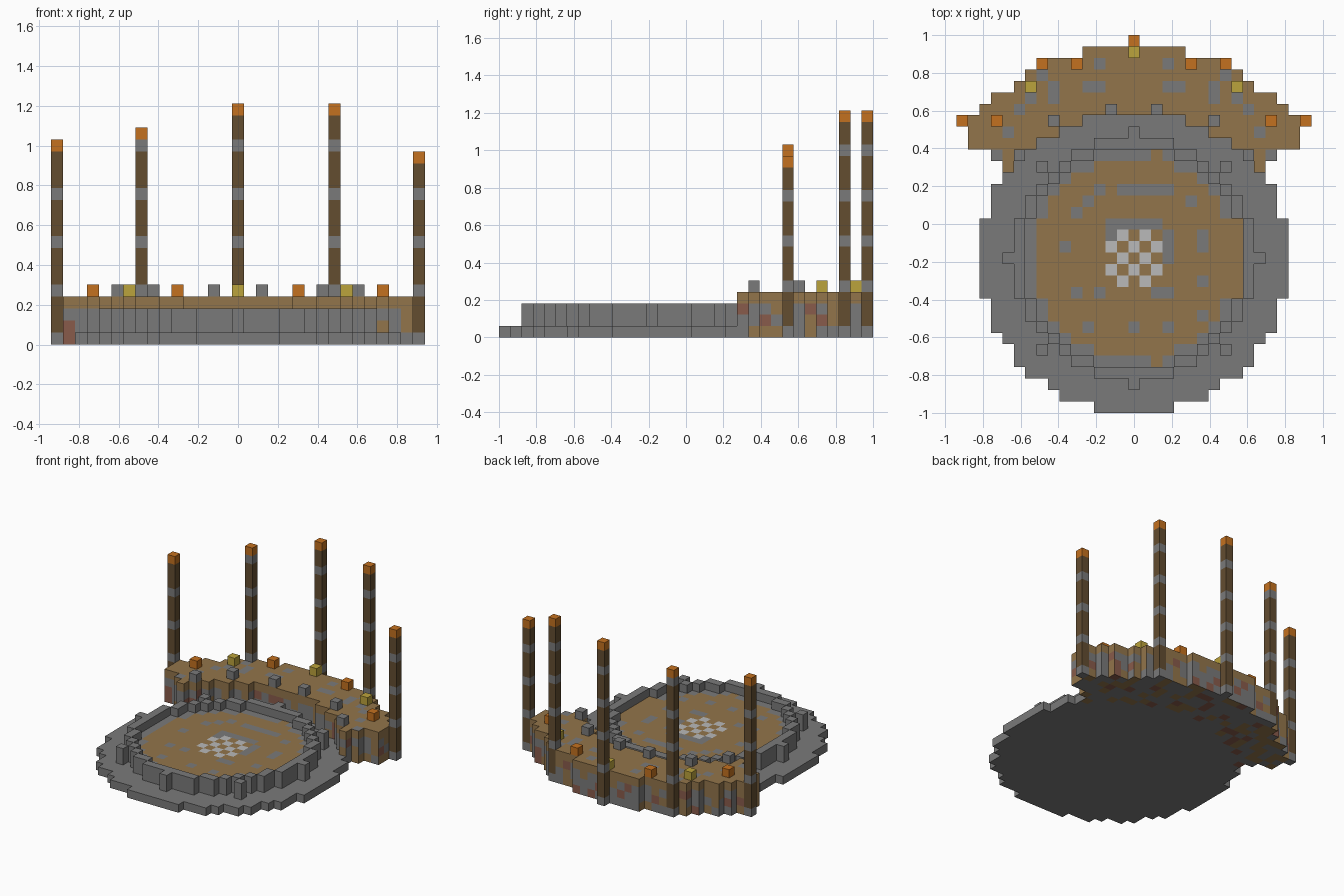
import bpy
import random
from mathutils import Vector

random.seed(4)
V = 2 / 33          # edge length of one block
CY = -3             # row of the arena centre

cube = bpy.data.objects.get("Cube")
if cube:
    bpy.data.objects.remove(cube)

# Colours (linear)
COLOURS = {
    "stone_grey": (0.195, 0.195, 0.195),
    "earth_brown": (0.29, 0.178, 0.07),
    "dark_wood": (0.125, 0.074, 0.03),
    "torch_orange": (0.55, 0.165, 0.014),
    "lamp_yellow": (0.50, 0.366, 0.045),
    "clay_red": (0.25, 0.105, 0.07),
    "pale_white": (0.49, 0.49, 0.49),
}
MATS = {}
for label, rgb in COLOURS.items():
    m = bpy.data.materials.new(label)
    m.use_nodes = True
    m.diffuse_color = (*rgb, 1)
    m.node_tree.nodes["Principled BSDF"].inputs["Base Color"].default_value = (*rgb, 1)
    MATS[label] = m
SLOT = {label: n for n, label in enumerate(COLOURS)}

parts = {}          # part name -> (cells, colour rule)


def add_part(name, cells, rule):
    """Register blocks; rule is a colour name or a function of cell and normal."""
    parts[name] = (set(cells), rule if callable(rule) else lambda c, n: rule)


def disc(test, layers):
    """Blocks around the arena centre whose squared distance passes the test."""
    return [(i, j, k) for i in range(-16, 17) for j in range(-16, 17)
            for k in layers if test(i, j - CY, i * i + (j - CY) ** 2)]


def face_corners(cell, normal):
    centre = Vector(cell) + Vector((0, 0, 0.5))
    n = Vector(normal)
    u = Vector((n.y, n.z, n.x))
    w = n.cross(u)
    return [(centre + (n + u * a + w * b) / 2) * V
            for a, b in ((-1, -1), (1, -1), (1, 1), (-1, 1))]


DIRS = [(1, 0, 0), (-1, 0, 0), (0, 1, 0), (0, -1, 0), (0, 0, 1), (0, 0, -1)]


def build(name, cells, rule, occupied):
    """Make one object from the exposed faces of its blocks."""
    index, verts, faces, slots = {}, [], [], []
    for cell in sorted(cells):
        for normal in DIRS:
            if tuple(a + b for a, b in zip(cell, normal)) in occupied:
                continue
            face = []
            for p in face_corners(cell, normal):
                key = tuple(round(c, 4) for c in p)
                if key not in index:
                    index[key] = len(verts)
                    verts.append(p)
                face.append(index[key])
            faces.append(face)
            slots.append(rule(cell, normal))
    mesh = bpy.data.meshes.new(name)
    mesh.from_pydata(verts, [], faces)
    used = sorted(set(slots), key=SLOT.get)
    for label in used:
        mesh.materials.append(MATS[label])
    for poly, label in zip(mesh.polygons, slots):
        poly.material_index = used.index(label)
    mesh.update()
    bpy.context.collection.objects.link(bpy.data.objects.new(name, mesh))


# Tiered grandstand: a crescent behind the arena
def in_stand(i, o, d):
    return 169 <= d <= 342 and o >= 0.7 * abs(i)


stand_cells = disc(in_stand, range(4))
STAND_PATCHES = {(3, 14), (8, 13), (3, 12), (4, 12), (7, 12), (7, 11),
                 (10, 10), (11, 8), (9, 11), (12, 6)}


def stand_rule(cell, normal):
    i, j, k = cell
    if normal[2] > 0:
        return "stone_grey" if (abs(i), j) in STAND_PATCHES else "earth_brown"
    if k == 3:
        return "earth_brown"
    inner = i * i + (j - CY) ** 2 < 200 and normal[1] < 0
    r = random.random()
    if r < 0.13:
        return "clay_red"
    return "earth_brown" if r < (0.22 if inner else 0.45) else "stone_grey"


add_part("grandstand", stand_cells, stand_rule)

# Stone plinth under the arena
add_part("plinth", disc(lambda i, o, d: d <= 182 and not in_stand(i, o, d), [0]),
         "stone_grey")

# Arena wall with eight buttresses
buttresses = {(11, 0), (-11, 0), (0, 11), (0, -11),
              (8, 8), (-8, 8), (8, -8), (-8, -8)}
add_part("arena_wall",
         disc(lambda i, o, d: 90 < d <= 110 or (i, o) in buttresses, [1, 2]),
         "stone_grey")

# Arena floor: stone runs are (row, first column, last column)
RUNS = [(3, -1, 3), (3, -3, -3), (2, -4, -4), (2, 5, 5), (1, -5, -5), (0, -2, 2),
        (-1, 3, 3), (-2, 3, 3), (-3, 3, 3), (-1, -2, -2), (-1, 6, 6), (-2, 6, 6),
        (-2, -6, -6), (-5, 6, 6), (-6, -5, -5), (-6, -3, -3), (-6, 2, 3),
        (-9, 0, 0), (-9, 3, 3), (-9, -4, -4), (-8, 6, 6)]
floor_stone = {(i, j) for j, a, b in RUNS for i in range(a, b + 1)}


def floor_rule(cell, normal):
    i, j, k = cell
    o = j - CY
    if abs(i) <= 2 and abs(o) <= 2 and (i + j) % 2 == 0:
        return "pale_white"
    if (i, j) in floor_stone:
        return "stone_grey"
    brown = (abs(o) <= 8 and i >= -8 and i * i + o * o <= 76) or i == 9
    return "earth_brown" if brown or (i, abs(o)) == (2, 9) else "stone_grey"


add_part("arena_floor", disc(lambda i, o, d: d <= 90, [1]), floor_rule)

# Banded torch posts: column, row, height in blocks
POSTS = {"right_outer": (-15, 9, 17), "right_inner": (-8, 14, 18),
         "centre": (0, 16, 20), "left_inner": (8, 14, 20), "left_outer": (15, 9, 16)}
for label, (i, j, h) in POSTS.items():
    def post_rule(cell, normal, h=h):
        if cell[2] == h - 1:
            return "torch_orange"
        return "dark_wood" if cell[2] % 4 else "stone_grey"
    add_part(label + "_torch_post", [(i, j, k) for k in range(h)], post_rule)

# Blocks standing on the grandstand, mirrored left and right
STUDS = {"stone_stud": ("stone_grey", [(2, 10), (7, 9), (10, 6)]),
         "orange_lamp": ("torch_orange", [(5, 14), (12, 9)]),
         "yellow_lamp": ("lamp_yellow", [(9, 12), (0, 15)])}
for label, (colour, spots) in STUDS.items():
    for n, (i, j) in enumerate(spots, 1):
        for side, s in (("left", 1), ("right", -1)):
            if i or s > 0:
                name = f"{side if i else 'centre'}_{label}_{n}"
                add_part(name, [(s * i, j, 4)], colour)

# Turn every part into a mesh, skipping faces hidden between blocks
occupied = set().union(*(cells for cells, rule in parts.values()))
for name, (cells, rule) in parts.items():
    build(name, cells, rule, occupied)
